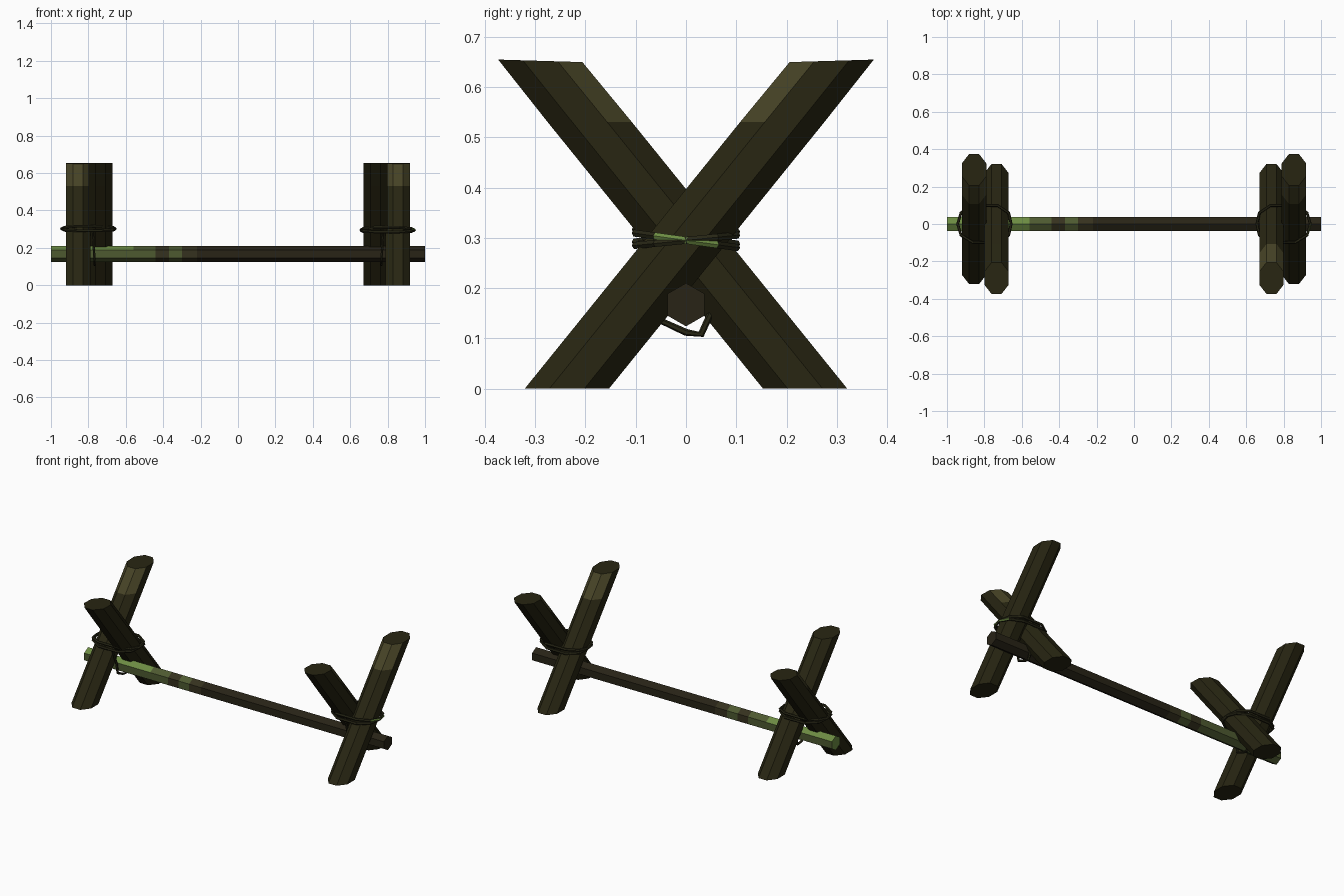
import bpy, bmesh, math
from mathutils import Vector

cube = bpy.data.objects.get("Cube")
if cube:
    bpy.data.objects.remove(cube, do_unlink=True)


def material(name, rgb):
    m = bpy.data.materials.new(name)
    m.use_nodes = True
    color = (*rgb, 1)
    m.diffuse_color = color
    bsdf = next(n for n in m.node_tree.nodes if n.type == 'BSDF_PRINCIPLED')
    bsdf.inputs["Base Color"].default_value = color
    bsdf.inputs["Roughness"].default_value = 0.9
    return m


BARK = material("dark bark", (0.021, 0.019, 0.006))
WORN = material("worn olive bark", (0.062, 0.056, 0.019))
BAR = material("brown bar wood", (0.021, 0.017, 0.008))
BAND = material("dull brown band", (0.036, 0.031, 0.013))
MOSS = material("bright moss", (0.15, 0.26, 0.055))
DULL_MOSS = material("dull moss", (0.075, 0.10, 0.03))
ROPE = material("dark rope", (0.022, 0.021, 0.008))


def make_object(name, bm, mats):
    bmesh.ops.recalc_face_normals(bm, faces=bm.faces)
    mesh = bpy.data.meshes.new(name)
    bm.to_mesh(mesh)
    bm.free()
    for m in mats:
        mesh.materials.append(m)
    obj = bpy.data.objects.new(name, mesh)
    bpy.context.collection.objects.link(obj)
    return obj


def loft(rings, closed=False):
    """Skin a list of point rings, with end caps unless closed."""
    bm = bmesh.new()
    loops = [[bm.verts.new(p) for p in ring] for ring in rings]
    n = len(loops[0])
    pairs = list(zip(loops, loops[1:]))
    if closed:
        pairs.append((loops[-1], loops[0]))
    else:
        bm.faces.new(loops[0])
        bm.faces.new(loops[-1])
    for a, b in pairs:
        for i in range(n):
            j = (i + 1) % n
            bm.faces.new((a[i], a[j], b[j], b[i]))
    return bm


def log(name, x, lean, worn):
    """Eight-sided log leaning along y, sawn level at both ends."""
    slope, stretch, r = 0.808, 1.286, 0.0705
    rings = []
    for z in (0, 0.53, 0.652):
        ring = []
        for i in range(8):
            a = math.radians(22.5 + 45 * i)
            dy = r * stretch * math.sin(a)
            tilt = 0.03 * dy if z > 0.6 else 0
            y = -0.237 + slope * z + dy
            ring.append((x + r * math.cos(a), lean * y, z + tilt))
        rings.append(ring)
    obj = make_object(name, loft(rings), [BARK, WORN])
    # weathered upper side near the top
    for f in obj.data.polygons:
        if worn and f.center.z > 0.54 and 0.3 < f.normal.z < 0.9:
            f.material_index = 1


def rope(name, points, radius=0.008):
    """Closed six-sided rope through the points."""
    pts = [Vector(p) for p in points]
    center = sum(pts, Vector()) / len(pts)
    plane = Vector()
    for p, q in zip(pts, pts[1:] + pts[:1]):
        plane += (p - center).cross(q - center)
    plane.normalize()
    rings = []
    for i, p in enumerate(pts):
        along = (pts((i + 1) % len(pts)) if callable(pts) else pts[(i + 1) % len(pts)]) - pts[i - 1]
        out = along.cross(plane).normalized()
        rings.append([p + radius * (math.cos(k * math.pi / 3) * out
                                    + math.sin(k * math.pi / 3) * plane) for k in range(6)])
    return make_object(name, loft(rings, closed=True), [ROPE, MOSS])


# Crossed log stands with their lashings
OUTLINE = [(0.148, 0), (0.13, 0.06), (0.065, 0.1), (-0.065, 0.1), (-0.125, 0.06),
           (-0.138, 0), (-0.125, -0.06), (-0.065, -0.1), (0.065, -0.1), (0.13, -0.06)]
SLING = [(-0.09, 0.29), (-0.058, 0.2), (-0.05, 0.135), (0, 0.112), (0.03, 0.108),
         (0.056, 0.165), (0.047, 0.2), (0.02, 0.215), (0.02, 0.29)]
for side, s in (("left", 1), ("right", -1)):
    log(side + "_outer_log", s * 0.855, 1, True)
    log(side + "_inner_log", s * 0.735, -1, s > 0)
    level = 0.295 if s > 0 else 0.302
    for name, slope in (("lower", -0.14), ("upper", 0.1)):
        loop = rope(f"{side}_{name}_lashing",
                    [(s * (0.795 + x), y, level + slope * y) for x, y in OUTLINE])
        if s > 0 and slope < 0:
            for f in loop.data.polygons:
                if f.normal.x > 0.7 and f.center.x > 0.9:
                    f.material_index = 1
    # sling holding the crossbar
    rope(side + "_bar_sling", [(s * (0.765 + 0.06 * (z - 0.1)), y, z) for y, z in SLING], 0.007)

# Six-sided crossbar, mossy toward the right end
cuts = [-1, -0.56, -0.44, -0.37, -0.3, -0.22, 1]
bands = [1, 2, 3, 2, 3, 0]
rings = []
for x in cuts:
    rings.append([(x, 0.043 * math.sin(k * math.pi / 3), 0.167 + 0.043 * math.cos(k * math.pi / 3))
                  for k in range(6)])
bar = make_object("crossbar", loft(rings), [BAR, MOSS, DULL_MOSS, BAND])
for f in bar.data.polygons:
    x = f.center.x
    band = next(b for b, lo, hi in zip(bands, cuts, cuts[1:]) if lo <= x <= hi)
    # moss is duller on the lower faces
    f.material_index = 2 if band == 1 and f.normal.z < 0.3 and x > -0.99 else band
